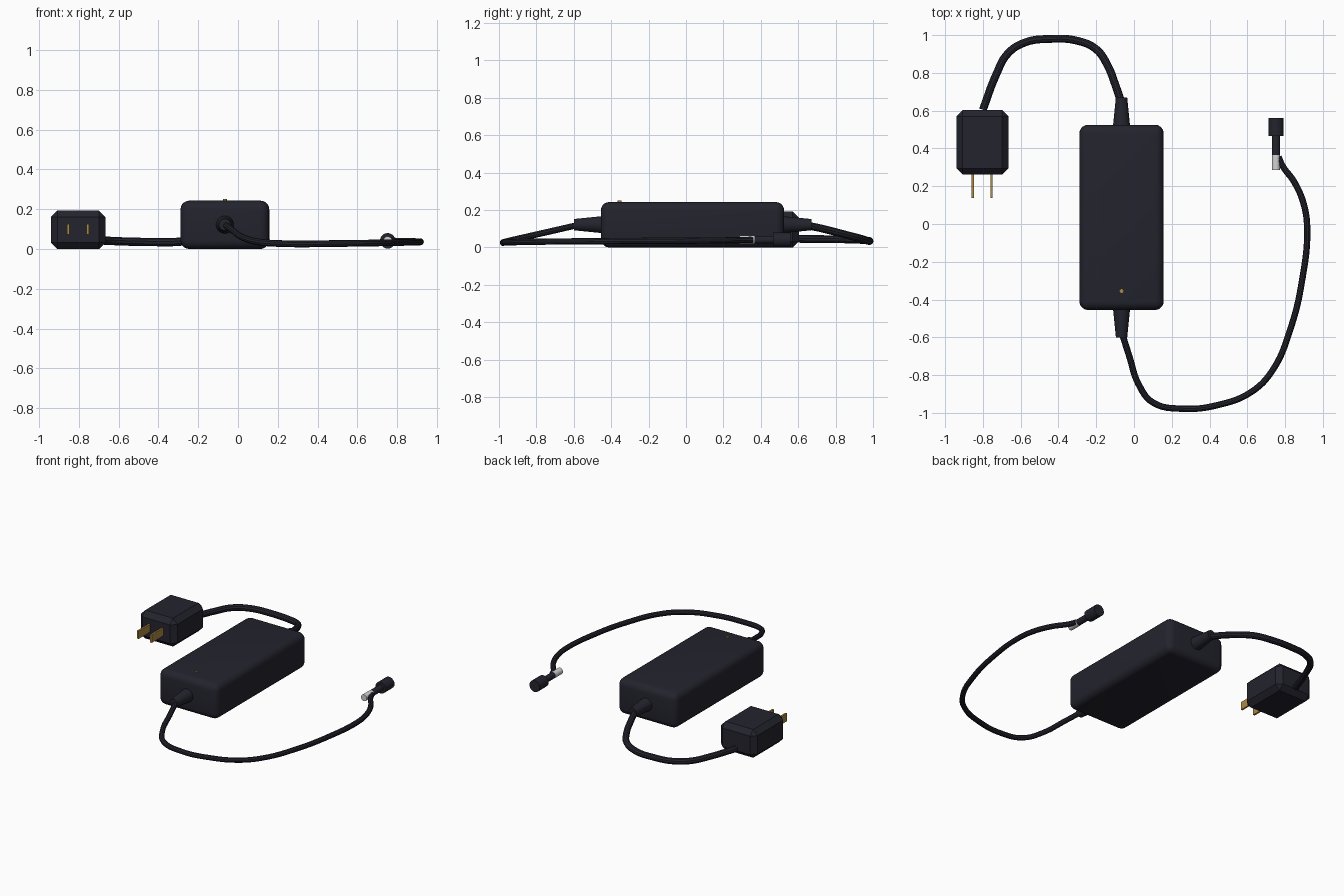
import bpy
import math
from mathutils import Vector

cube = bpy.data.objects.get("Cube")
if cube:
    bpy.data.objects.remove(cube, do_unlink=True)


def material(name, rgb):
    m = bpy.data.materials.new(name)
    m.use_nodes = True
    m.diffuse_color = (*rgb, 1)
    m.node_tree.nodes["Principled BSDF"].inputs["Base Color"].default_value = (*rgb, 1)
    return m


BLACK = material("charcoal plastic", (0.017, 0.017, 0.027))
GOLD = material("brass", (0.42, 0.25, 0.06))
SILVER = material("silver metal", (0.65, 0.65, 0.66))


def finish(name, mat, smooth=True):
    ob = bpy.context.object
    ob.name = name
    ob.data.materials.append(mat)
    if smooth:
        bpy.ops.object.shade_smooth_by_angle(angle=math.radians(35))
    return ob


def box(name, low, high, mat, bevel=0, segments=1):
    """Box between two corners, with optional bevelled edges."""
    low, high = Vector(low), Vector(high)
    bpy.ops.mesh.primitive_cube_add(size=1, location=(low + high) / 2)
    ob = bpy.context.object
    ob.scale = high - low
    bpy.ops.object.transform_apply(location=False, rotation=False, scale=True)
    if bevel:
        mod = ob.modifiers.new("Bevel", 'BEVEL')
        mod.width, mod.segments = bevel, segments
        bpy.ops.object.modifier_apply(modifier=mod.name)
    return finish(name, mat, segments > 1)


def round_y(name, x, z, y0, y1, r0, r1, mat, sides=20):
    """Cylinder or cone along y, with radius r0 at y0 and r1 at y1."""
    bpy.ops.mesh.primitive_cone_add(vertices=sides, radius1=r0, radius2=r1, depth=abs(y1 - y0),
                                    location=(x, (y0 + y1) / 2, z),
                                    rotation=(math.radians(-90 if y1 > y0 else 90), 0, 0))
    return finish(name, mat)


def cable(name, points, radius):
    """Round cable running smoothly through the points."""
    cu = bpy.data.curves.new(name, 'CURVE')
    cu.dimensions = '3D'
    cu.bevel_depth, cu.bevel_resolution = radius, 3
    cu.resolution_u, cu.use_fill_caps = 6, True
    sp = cu.splines.new('BEZIER')
    sp.bezier_points.add(len(points) - 1)
    for bp, co in zip(sp.bezier_points, points):
        bp.co = co
        bp.handle_left_type = bp.handle_right_type = 'AUTO'
    ob = bpy.data.objects.new(name, cu)
    bpy.context.collection.objects.link(ob)
    bpy.ops.object.select_all(action='DESELECT')
    ob.select_set(True)
    bpy.context.view_layer.objects.active = ob
    bpy.ops.object.convert(target='MESH')
    finish(name, BLACK)


# Power brick with strain reliefs and indicator light
CX, CZ = -0.066, 0.122
box("brick_body", (-0.289, -0.455, 0), (0.157, 0.525, 0.243), BLACK, 0.045, 5)
round_y("front_strain_relief", CX, CZ, -0.44, -0.6, 0.046, 0.03, BLACK)
round_y("back_strain_relief", CX, CZ, 0.51, 0.67, 0.046, 0.03, BLACK)
bpy.ops.mesh.primitive_cylinder_add(vertices=12, radius=0.01, depth=0.014, location=(CX, -0.355, 0.243))
finish("indicator_light", GOLD)

# Wall plug with two flat prongs
box("wall_plug", (-0.94, 0.262, 0), (-0.665, 0.603, 0.193), BLACK, 0.033)
for side, x in (("right", -0.853), ("left", -0.754)):
    box(side + "_prong", (x - 0.006, 0.138, 0.072), (x + 0.006, 0.28, 0.126), GOLD)

# Barrel connector
PX, PZ = 0.752, 0.041
round_y("connector_tip", PX, PZ, 0.285, 0.365, 0.022, 0.022, SILVER)
round_y("connector_neck", PX, PZ, 0.363, 0.475, 0.021, 0.021, BLACK)
round_y("connector_grip", PX, PZ, 0.465, 0.56, 0.039, 0.039, BLACK)

# Cables
cable("mains_cable", [
    (CX, 0.64, 0.12), (-0.1, 0.74, 0.098), (-0.14, 0.84, 0.072), (-0.2, 0.925, 0.05),
    (-0.3, 0.97, 0.036), (-0.44, 0.98, 0.035), (-0.58, 0.96, 0.038), (-0.67, 0.9, 0.042),
    (-0.73, 0.79, 0.044), (-0.8, 0.605, 0.046)], 0.021)
cable("output_cable", [
    (CX, -0.57, 0.122), (-0.025, -0.7, 0.092), (0.025, -0.85, 0.058), (0.1, -0.945, 0.036),
    (0.26, -0.978, 0.026), (0.45, -0.957, 0.027), (0.62, -0.89, 0.029), (0.73, -0.78, 0.031),
    (0.83, -0.55, 0.033), (0.893, -0.28, 0.035), (0.917, -0.03, 0.036), (0.9, 0.1, 0.037),
    (0.85, 0.22, 0.038), (0.785, 0.31, 0.04), (0.765, 0.355, 0.041)], 0.017)
